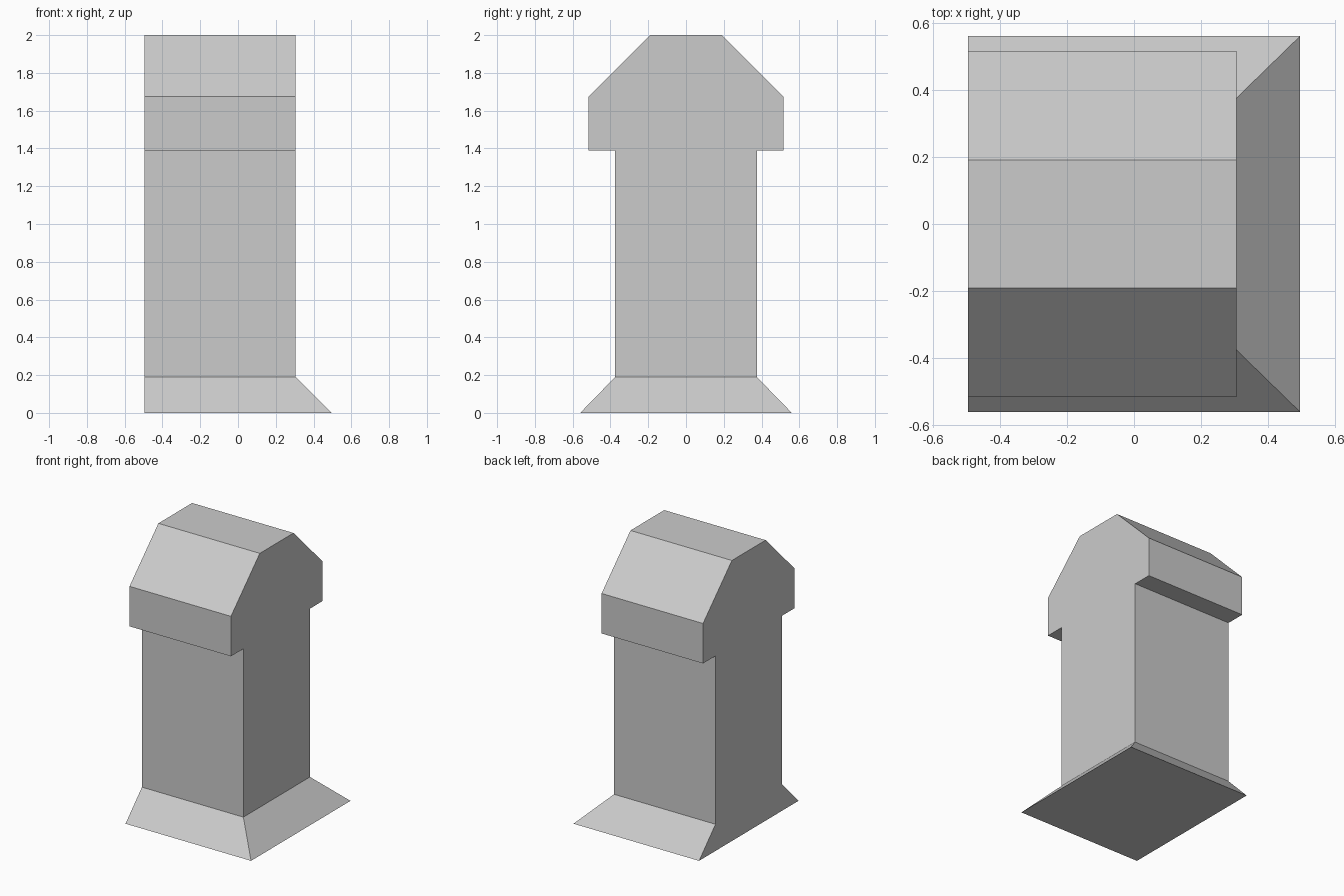
import bpy
import bmesh

cube = bpy.data.objects.get("Cube")
if cube:
    bpy.data.objects.remove(cube, do_unlink=True)

stone = bpy.data.materials.new("light_grey")
stone.use_nodes = True
GREY = (0.6, 0.6, 0.6, 1.0)
stone.diffuse_color = GREY
stone.node_tree.nodes["Principled BSDF"].inputs["Base Color"].default_value = GREY

BACK_X, FACE_X, FOOT_X = -0.495, 0.305, 0.495
SHAFT_Y, FOOT_Y, BASE_Z = 0.375, 0.56, 0.19


def add_object(name, bm):
    bmesh.ops.recalc_face_normals(bm, faces=bm.faces)
    mesh = bpy.data.meshes.new(name)
    bm.to_mesh(mesh)
    bm.free()
    mesh.materials.append(stone)
    obj = bpy.data.objects.new(name, mesh)
    bpy.context.collection.objects.link(obj)
    return obj


def remove_joint(bm):
    """Leave the hidden joint between pillar and base open."""
    hidden = [f for f in bm.faces if all(abs(v.co.z - BASE_Z) < 1e-4 for v in f.verts)]
    bmesh.ops.delete(bm, geom=hidden, context="FACES_ONLY")


# Shaft with overhanging chamfered cap: mirrored profile extruded along x
half = [(SHAFT_Y, BASE_Z), (SHAFT_Y, 1.39), (0.515, 1.39), (0.515, 1.675), (0.19, 2.0)]
profile = half + [(-y, z) for y, z in reversed(half)]
bm = bmesh.new()
end = bm.faces.new([bm.verts.new((BACK_X, y, z)) for y, z in profile])
side = bmesh.ops.extrude_face_region(bm, geom=[end], use_keep_orig=True)
moved = [g for g in side["geom"] if isinstance(g, bmesh.types.BMVert)]
bmesh.ops.translate(bm, verts=moved, vec=(FACE_X - BACK_X, 0, 0))
remove_joint(bm)
add_object("shaft_and_cap", bm)

# Base flared on three sides, flush with the shaft on the fourth
bm = bmesh.new()
bmesh.ops.create_cube(bm, size=2)
for v in bm.verts:
    top = v.co.z > 0
    outer_x = FACE_X if top else FOOT_X
    v.co.x = outer_x if v.co.x > 0 else BACK_X
    v.co.y *= SHAFT_Y if top else FOOT_Y
    v.co.z = BASE_Z if top else 0
remove_joint(bm)
add_object("flared_base", bm)
